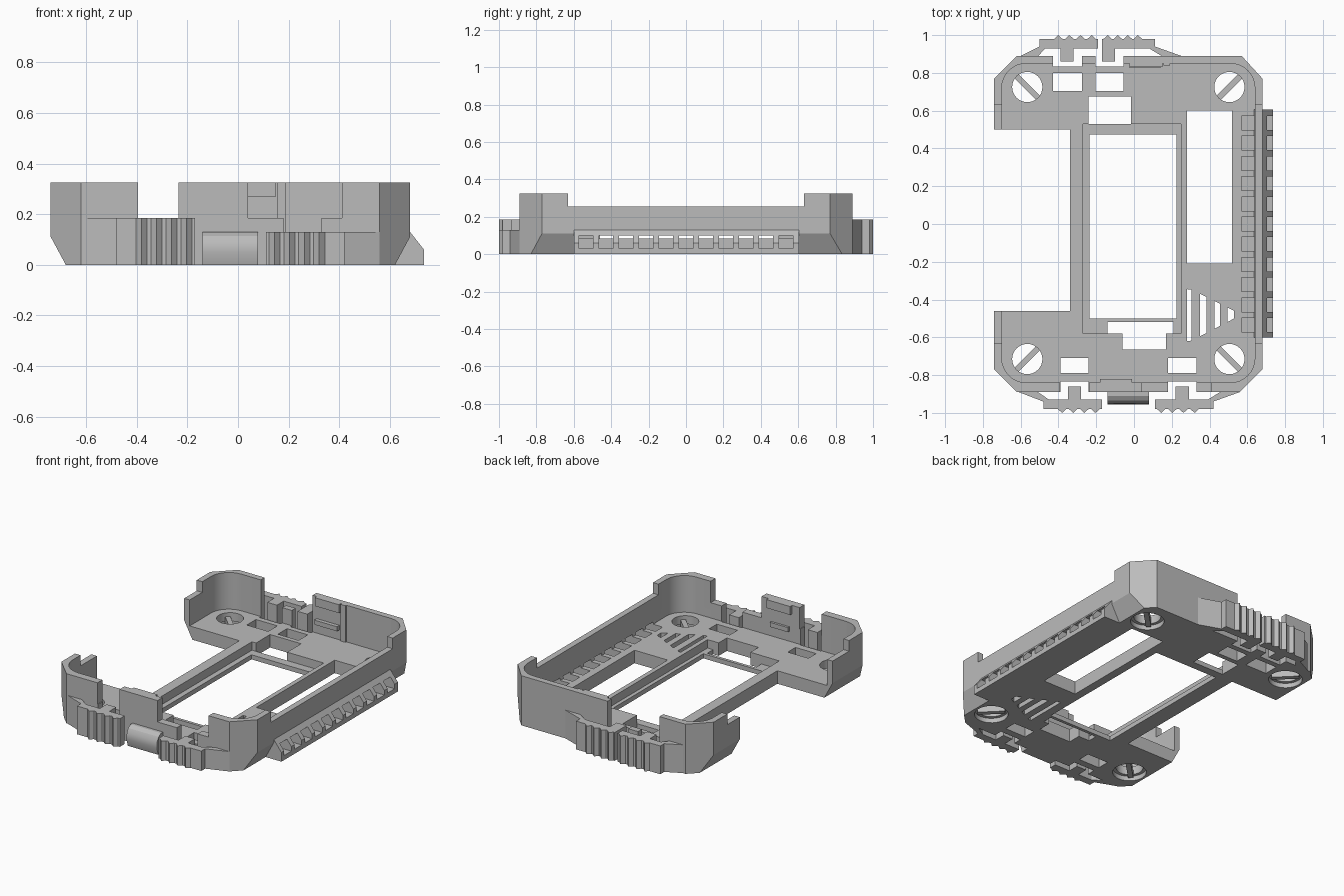
import bpy, bmesh, math
from mathutils import Vector

if "Cube" in bpy.data.objects:
    bpy.data.objects.remove(bpy.data.objects["Cube"])

grey = bpy.data.materials.new("grey_plastic")
grey.diffuse_color = (0.5, 0.5, 0.5, 1)
grey.use_nodes = True
grey.node_tree.nodes["Principled BSDF"].inputs["Base Color"].default_value = grey.diffuse_color


def prism(name, pts, lo, hi, axis="z"):
    """Extrude a 2D outline; axis z uses (x, y), axis y uses (x, z), axis x uses (y, z)."""
    place = {"z": lambda a, b, c: (a, b, c),
             "y": lambda a, b, c: (a, c, b),
             "x": lambda a, b, c: (c, a, b)}[axis]
    bm = bmesh.new()
    face = bm.faces.new([bm.verts.new(place(a, b, lo)) for a, b in pts])
    res = bmesh.ops.extrude_face_region(bm, geom=[face])
    shift = Vector(place(0, 0, hi - lo))
    for v in res["geom"]:
        if isinstance(v, bmesh.types.BMVert):
            v.co += shift
    bmesh.ops.recalc_face_normals(bm, faces=bm.faces)
    me = bpy.data.meshes.new(name)
    bm.to_mesh(me)
    bm.free()
    me.materials.append(grey)
    ob = bpy.data.objects.new(name, me)
    bpy.context.collection.objects.link(ob)
    return ob


def box(name, x0, x1, y0, y1, z0, z1):
    return prism(name, [(x0, y0), (x1, y0), (x1, y1), (x0, y1)], z0, z1)


def disc(name, x, y, r, z0, z1, n=32):
    ring = [(x + r * math.cos(2 * math.pi * i / n), y + r * math.sin(2 * math.pi * i / n))
            for i in range(n)]
    return prism(name, ring, z0, z1)


def cut(ob, cutter, keep=False):
    bpy.context.view_layer.objects.active = ob
    mod = ob.modifiers.new("cut", "BOOLEAN")
    mod.operation, mod.solver, mod.object = "DIFFERENCE", "EXACT", cutter
    bpy.ops.object.modifier_apply(modifier=mod.name)
    if not keep:
        bpy.data.objects.remove(cutter)


def cut_box(ob, *dims):
    cut(ob, box("cutter", *dims))


# Tray body: chamfered outline, open in the middle of the left side
tray = prism("tray", [
    (-0.62, 0.89), (0.57, 0.89), (0.68, 0.77), (0.68, -0.77), (0.56, -0.89),
    (-0.62, -0.89), (-0.74, -0.77), (-0.74, -0.46), (-0.34, -0.46),
    (-0.34, 0.50), (-0.74, 0.50), (-0.74, 0.77)], 0, 0.325)

# Rounded cavity above the floor
FLOOR, R = 0.085, 0.13
corners = [(0.64, 0.85, 0), (-0.70, 0.85, 90), (-0.70, -0.84, 180), (0.64, -0.84, 270)]
cavity = []
for x, y, a in corners:
    cx, cy = x - math.copysign(R, x), y - math.copysign(R, y)
    for i in range(9):
        t = math.radians(a + 90 * i / 8)
        cavity.append((cx + R * math.cos(t), cy + R * math.sin(t)))
cut(tray, prism("cutter", cavity, FLOOR, 1))

# Lower side walls and bevelled bottom edges
cut_box(tray, -1, 1, -0.63, 0.63, 0.255, 1)
cut(tray, prism("cutter", [(-0.745, 0.12), (-0.675, -0.01), (-0.9, -0.01), (-0.9, 0.12)], -1.2, 1.2, "y"))
cut(tray, prism("cutter", [(0.685, 0.12), (0.615, -0.01), (0.9, -0.01), (0.9, 0.12)], -1.2, 1.2, "y"))

# Display recess, display window and floor openings
cut_box(tray, -0.27, 0.25, -0.58, 0.53, 0.03, 1)
for dims in [(-0.235, 0.225, -0.50, 0.475), (-0.24, -0.015, 0.53, 0.675),
             (-0.14, 0.21, -0.581, -0.52), (-0.06, 0.17, -0.665, -0.57),
             (0.28, 0.52, -0.21, 0.60)]:
    cut_box(tray, *dims, -0.1, 0.2)

# Triangular vent made of tapering slots
for x0, x1 in [(0.28, 0.305), (0.35, 0.385), (0.425, 0.455), (0.495, 0.53)]:
    top = [-0.345 - max(0, x - 0.30) * 0.5 for x in (x0, x1)]
    low = [-0.62 + max(0, x - 0.30) * 0.52 for x in (x0, x1)]
    cut(tray, prism("cutter", [(x0, low[0]), (x1, low[1]), (x1, top[1]), (x0, top[0])], -0.1, 0.2))

# Latch openings through floor and wall
for x0, x1 in [(-0.39, -0.24), (0.18, 0.33)]:
    cut_box(tray, x0, x1, -0.79, -0.71, -0.1, 0.2)
    cut_box(tray, x0, x1, -1, -0.835, -0.1, 0.5)
for x0, x1 in [(-0.43, -0.275), (-0.205, -0.055)]:
    cut_box(tray, x0, x1, 0.705, 0.80, -0.1, 0.2)
    cut_box(tray, x0, x1, 0.835, 1, -0.1, 0.5)

# Lowered stretches of the front and back walls
cut_box(tray, -0.395, -0.235, -1, -0.80, 0.185, 1)
cut_box(tray, 0.04, 0.41, -1, -0.80, 0.185, 1)
cut_box(tray, -0.28, -0.20, 0.80, 1, 0.185, 1)

# Screw holes with a diagonal slot bar
for i, (x, y) in enumerate([(-0.565, 0.725), (0.505, 0.725), (-0.565, -0.715), (0.505, -0.715)]):
    cut(tray, disc("cutter", x, y, 0.08, -0.1, 0.2))
    cut(tray, disc("cutter", x, y, 0.10, -0.1, 0.03))
    sx, sy = math.copysign(1, x), math.copysign(1, y)
    a, b = 0.058, 0.011
    prism(f"screw_bar_{i + 1}", [
        (x + sx * (a + b), y + sy * (a - b)), (x + sx * (a - b), y + sy * (a + b)),
        (x - sx * (a + b), y - sy * (a - b)), (x - sx * (a - b), y - sy * (a + b))], 0.01, 0.06)

# Slotted rail along the right side
rail = prism("side_rail", [(0.62, 0), (0.735, 0), (0.735, 0.06), (0.68, 0.13), (0.645, 0.13)],
             -0.60, 0.605, "y")
for i in range(11):
    y = -0.535 + 0.107 * i
    slot = box("cutter", 0.57, 0.80, y - 0.037, y + 0.037, 0.03, 0.10)
    cut(tray, slot, keep=True)
    cut(rail, slot)


# Spring grips: an arm off the corner, a ribbed bar and an inner tab
def grip(name, side, x_arm, x_out, x_in, tab, height):
    d = math.copysign(1, x_in - x_out)
    pts = [(x_arm, 0.875), (x_arm, 0.89), (x_out, 0.94), (x_out, 0.98)]
    for k in range(4):
        x = x_out + (x_in - x_out) * (0.32 + 0.19 * k)
        pts += [(x - 0.022, 0.98), (x, 1.0), (x + 0.022, 0.98)] if d > 0 else \
               [(x + 0.022, 0.98), (x, 1.0), (x - 0.022, 0.98)]
    pts += [(x_in, 0.98), (x_in, 0.93), (x_out + d * 0.03, 0.93), (x_arm + d * 0.08, 0.875)]
    prism(name, [(x, side * y) for x, y in pts], 0, height)
    y0, y1 = sorted((side * 0.86, side * 0.935))
    box(name + "_tab", tab, tab + 0.07, y0, y1, 0, height)


grip("front_left_grip", -1, -0.61, -0.48, -0.17, -0.35, 0.185)
grip("front_right_grip", -1, 0.56, 0.42, 0.11, 0.22, 0.13)
grip("back_left_grip", 1, -0.60, -0.50, -0.19, -0.39, 0.185)
grip("back_right_grip", 1, 0.25, 0.11, -0.17, -0.17, 0.185)

# Rounded catch block at the front
prism("front_catch", [(-0.87, 0), (-0.94, 0), (-0.955, 0.05), (-0.95, 0.09),
                      (-0.935, 0.115), (-0.91, 0.13), (-0.87, 0.13)], -0.14, 0.08, "x")

# Wall hooks with a small ledge
box("front_hook", -0.18, -0.01, -0.85, -0.82, 0.27, 0.325)
box("front_hook_ledge", -0.16, -0.03, -0.85, -0.825, 0.15, 0.18)
box("back_hook", -0.025, 0.15, 0.83, 0.87, 0.27, 0.325)
box("back_hook_post", 0.155, 0.19, 0.84, 0.87, 0.08, 0.325)
box("back_hook_ledge", -0.025, 0.14, 0.825, 0.87, 0.15, 0.18)

# Smooth the rounded parts, keeping edges sharp
for ob in bpy.context.scene.objects:
    ob.select_set(True)
bpy.context.view_layer.objects.active = tray
bpy.ops.object.shade_smooth_by_angle(angle=math.radians(25))
